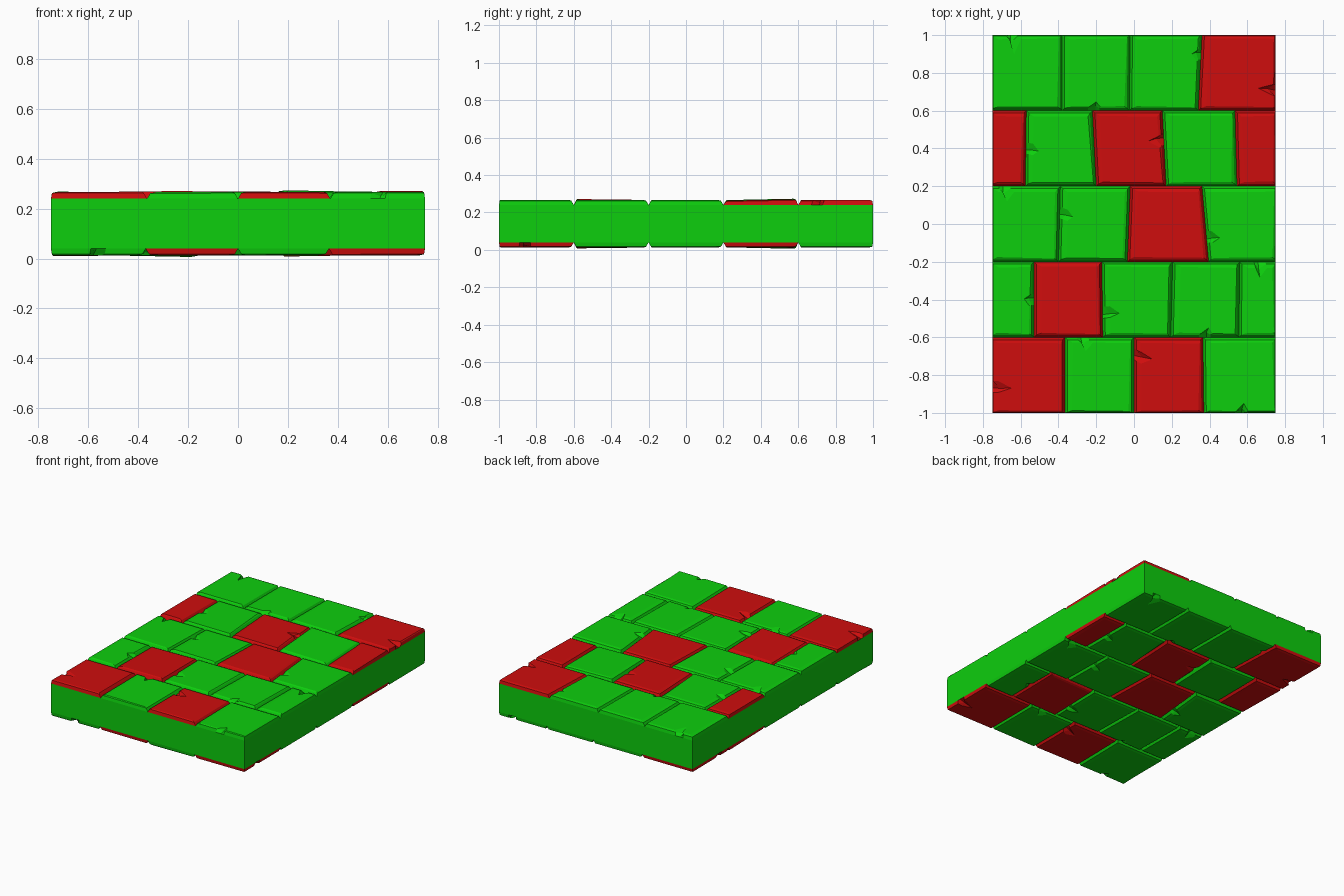
import bpy, bmesh, math, random
from mathutils import Vector

if "Cube" in bpy.data.objects:
    bpy.data.objects.remove(bpy.data.objects["Cube"])

random.seed(4)
H, Z0 = 0.28, 0.24          # overall thickness, groove level
HX, HY = 0.75, 1.0          # half width, half length


def material(name, col):
    m = bpy.data.materials.new(name)
    m.diffuse_color = (*col, 1)
    m.use_nodes = True
    m.node_tree.nodes["Principled BSDF"].inputs["Base Color"].default_value = m.diffuse_color
    return m


MATS = [material("green", (0.004, 0.62, 0.004)), material("red", (0.62, 0.004, 0.004))]

# rows from back to front: joints as (x at back edge, x at front edge), colours
ROWS = [
    ([(-0.38, -0.38), (-0.02, -0.025), (0.36, 0.34)], "GGGR"),
    ([(-0.57, -0.575), (-0.22, -0.20), (0.15, 0.17), (0.535, 0.545)], "RGRGR"),
    ([(-0.39, -0.40), (-0.02, -0.035), (0.36, 0.395)], "GGRG"),
    ([(-0.53, -0.53), (-0.17, -0.165), (0.205, 0.195), (0.56, 0.555)], "GRGGG"),
    ([(-0.365, -0.365), (0.0, 0.0), (0.365, 0.37)], "RGRG"),
]
# chips: (row, column): (side, position along side, depth)
# sides run counter-clockwise: 0 front, 1 right, 2 back, 3 left
CHIPS = {
    (0, 0): (2, .72, .08), (0, 1): (0, .47, .025), (0, 2): (1, .75, .03), (0, 3): (1, .25, .08),
    (1, 1): (3, .50, .03), (1, 2): (1, .62, .06),
    (2, 0): (2, .82, .05), (2, 1): (3, .35, .03), (2, 3): (3, .68, .04),
    (3, 0): (1, .50, .03), (3, 2): (3, .68, .05), (3, 3): (0, .50, .03), (3, 4): (2, .45, .05),
    (4, 0): (3, .65, .07), (4, 1): (2, .75, .045), (4, 2): (3, .22, .06), (4, 3): (0, .50, .04),
}
# tilt of the raised stones: (slope x, slope y)
TILT = {(1, 3): (-.02, .02), (3, 1): (.016, -.012), (1, 4): (.0, .02), (1, 2): (0, .01)}


def ring(quad, inset, jitter, chip, chip_scale):
    """Inset outline of a stone, with an optional V-shaped chip in one side."""
    l, f, r, b = inset
    c = [Vector(p) for p in quad]
    move = [(l, f), (-r, f), (-r, -b), (l, -b)]
    c = [p + Vector(m) + Vector(j) for p, m, j in zip(c, move, jitter)]
    pts = []
    for i in range(4):
        p, q = c[i], c[(i + 1) % 4]
        pts.append(p)
        if chip and chip[0] == i:
            d = (q - p).normalized()
            inward = Vector((-d.y, d.x))
            t, w = chip[1], 0.03
            m = p.lerp(q, t)
            pts += [m - d * w, m + inward * chip[2] * chip_scale + d * 0.008, m + d * w]
    return pts


def stone(bm, quad, key, colour):
    chip = CHIPS.get(key)
    sx, sy = TILT.get(key, (random.uniform(-.004, .004), random.uniform(-.004, .004)))
    cx = sum(p[0] for p in quad) / 4
    cy = sum(p[1] for p in quad) / 4
    # sides on the slab outline stay almost upright
    outer = [quad[0][0] <= -HX, quad[0][1] <= -HY, quad[1][0] >= HX, quad[2][1] >= HY]
    mid = [.004 if o else .013 for o in outer]
    top = [m + e for m, e in zip(mid, (.024, .008, .009, .016))]
    still = [(0, 0)] * 4
    jit = [(random.uniform(-.007, .007), random.uniform(-.004, .004)) for _ in range(4)]
    levels = [(ring(quad, [0] * 4, still, chip, 0), 0),
              (ring(quad, mid, still, chip, .5), .022),
              (ring(quad, top, jit, chip, 1), .027)]
    loops = []
    for n, (pts, h) in enumerate(levels):
        loop = []
        for p in pts:
            z = Z0 + h + (sx * (p.x - cx) + sy * (p.y - cy) if n else 0)
            loop.append(bm.verts.new((p.x, p.y, z)))
        loops.append(loop)
    if chip:                                   # floor of the chip sits lower
        loops[1][chip[0] + 2].co.z -= .012
    faces = [bm.faces.new(loops[2])]
    count = len(loops[0])
    for a, b in zip(loops, loops[1:]):
        for i in range(count):
            j = (i + 1) % count
            faces.append(bm.faces.new((a[i], a[j], b[j], b[i])))
    for f in faces:
        f.material_index = colour


def add_object(name, mesh):
    ob = bpy.data.objects.new(name, mesh)
    bpy.context.collection.objects.link(ob)
    return ob


# slab core
bm = bmesh.new()
bmesh.ops.create_cube(bm, size=1)
for v in bm.verts:
    v.co = (v.co.x * 2 * HX, v.co.y * 2 * HY, H / 2 + v.co.z * (2 * Z0 - H))
core = bpy.data.meshes.new("slab_core")
bm.to_mesh(core)
bm.free()
core.materials.append(MATS[0])
add_object("slab_core", core)

# stone paving
bm = bmesh.new()
for r, (joints, colours) in enumerate(ROWS):
    back = HY - 0.4 * r
    front = back - 0.4
    if r == 4:
        front = -HY
    edges = [(-HX, -HX)] + joints + [(HX, HX)]
    for c, col in enumerate(colours):
        (lb, lf), (rb, rf) = edges[c], edges[c + 1]
        stone(bm, [(lf, front), (rf, front), (rb, back), (lb, back)], (r, c), int(col == "R"))
paving = bpy.data.meshes.new("stone_paving")
bm.to_mesh(paving)
bm.free()
for m in MATS:
    paving.materials.append(m)
add_object("paving_top", paving)

# underside is the same paving turned over about the y axis
under = add_object("paving_underside", paving)
under.rotation_euler = (0, math.pi, 0)
under.location = (0, 0, H)
